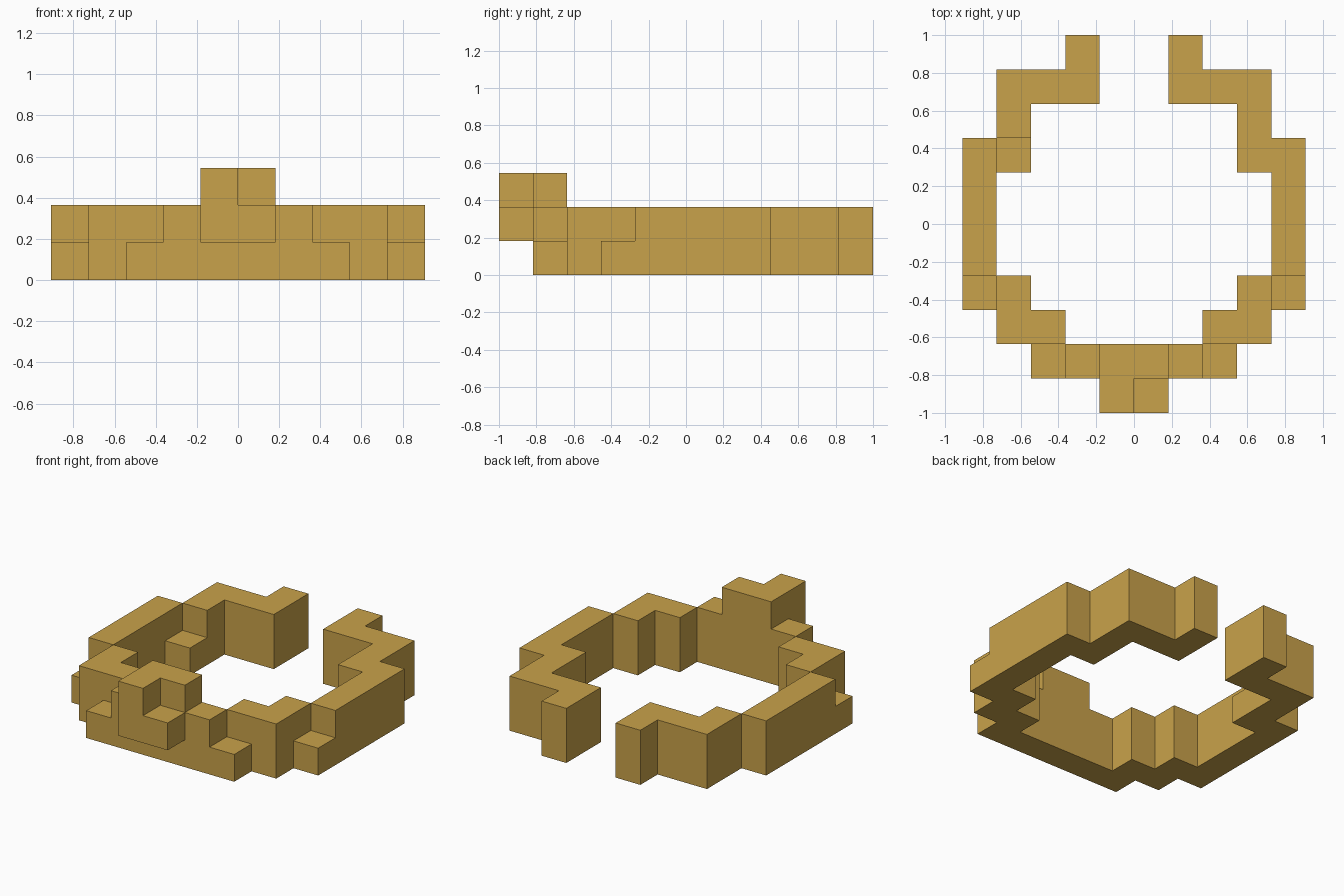
import bpy, bmesh
from mathutils import Vector

if "Cube" in bpy.data.objects:
    bpy.data.objects.remove(bpy.data.objects["Cube"])

U = 2 / 11  # block size; the ring is 10 x 11 blocks

gold = bpy.data.materials.new("gold")
gold.diffuse_color = (0.584, 0.362, 0.069, 1)
gold.use_nodes = True
gold.node_tree.nodes["Principled BSDF"].inputs["Base Color"].default_value = gold.diffuse_color


def column(x, y, z0, z1):
    return {(x, y, z) for z in range(z0, z1)}


def mirrored(cells, z1):
    """Columns on the right side, repeated on the left."""
    out = set()
    for x, y in cells:
        out |= column(x, y, 0, z1) | column(-1 - x, y, 0, z1)
    return out


# Band: two blocks high, open at the back
band = mirrored([(1, 10), (1, 9), (2, 9), (3, 9), (3, 8), (4, 7), (4, 6), (4, 5),
                 (4, 4), (3, 3), (3, 2), (2, 2), (1, 1)], 2)
band |= column(3, 7, 0, 2)
# Steps: one block high, at the front corners and one inside the left wall
steps = mirrored([(4, 3), (2, 1)], 1) | column(-4, 7, 0, 1)
# Crest: raised centre with an overhanging, uneven front
crest = mirrored([(0, 1)], 3) | column(-1, 0, 1, 3) | column(0, 0, 1, 2)

parts = {"ring_band": band, "low_steps": steps, "front_crest": crest}
solid = band | steps | crest


def build(name, cells):
    """Make the outer faces of a group of blocks, without hidden inner walls."""
    bm = bmesh.new()
    for c in sorted(cells):
        for axis in range(3):
            for side in (0, 1):
                n = list(c)
                n[axis] += 2 * side - 1
                if tuple(n) in solid:
                    continue
                ring = []
                for a, b in ((0, 0), (1, 0), (1, 1), (0, 1)):
                    p = Vector(c)
                    p[axis] += side
                    p[(axis + 1) % 3] += a
                    p[(axis + 2) % 3] += b
                    ring.append(bm.verts.new((p.x * U, (p.y - 5.5) * U, p.z * U)))
                bm.faces.new(ring if side else ring[::-1])
    bmesh.ops.remove_doubles(bm, verts=bm.verts, dist=0.001)
    bmesh.ops.dissolve_limit(bm, angle_limit=0.01, verts=bm.verts, edges=bm.edges)
    mesh = bpy.data.meshes.new(name)
    bm.to_mesh(mesh)
    bm.free()
    mesh.materials.append(gold)
    bpy.context.collection.objects.link(bpy.data.objects.new(name, mesh))


for name, cells in parts.items():
    build(name, cells)
